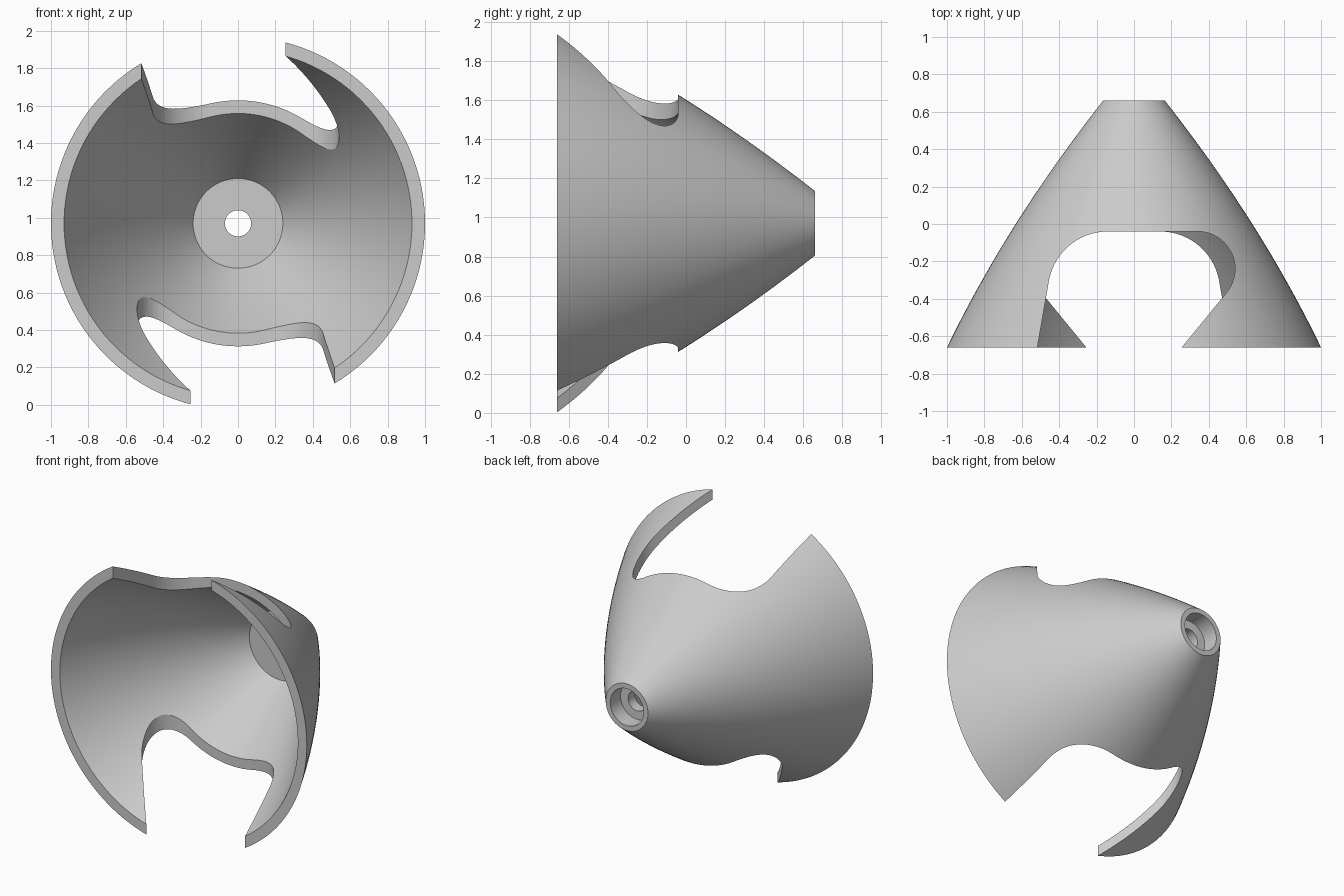
import bpy, bmesh
from math import sin, cos, radians, pi
from mathutils import Matrix, Vector

if "Cube" in bpy.data.objects:
    bpy.data.objects.remove(bpy.data.objects["Cube"], do_unlink=True)

AXIS_Z = 0.97     # height of the spin axis
HALF = 0.66       # half the length along y
WALL = 0.07
SEGMENTS = 128

grey = bpy.data.materials.new("plain grey")
grey.use_nodes = True
colour = (0.6, 0.6, 0.6, 1)
grey.diffuse_color = colour
grey.node_tree.nodes["Principled BSDF"].inputs["Base Color"].default_value = colour


def make_object(name, bm):
    bmesh.ops.recalc_face_normals(bm, faces=bm.faces)
    mesh = bpy.data.meshes.new(name)
    bm.to_mesh(mesh)
    bm.free()
    ob = bpy.data.objects.new(name, mesh)
    ob.location.z = AXIS_Z
    mesh.materials.append(grey)
    bpy.context.collection.objects.link(ob)
    return ob


def outer_radius(y):
    t = y / HALF
    return 0.5825 - 0.4175 * t + 0.05 * (1 - t * t)


def span(a, b, n):
    return [a + (b - a) * i / n for i in range(n + 1)]


# Shell: closed wall section with a stepped bore, turned about y
web_front, web_back = 0.47, 0.545
section = [(outer_radius(y), y) for y in span(-HALF, HALF, 24)]
section += [(0.13, HALF), (0.13, web_back), (0.07, web_back), (0.07, web_front)]
section += [(outer_radius(y) - WALL, y) for y in span(web_front, -HALF, 20)]
bm = bmesh.new()
rings = []
for i in range(SEGMENTS):
    a = 2 * pi * i / SEGMENTS
    rings.append([bm.verts.new((r * cos(a), y, r * sin(a))) for r, y in section])
for i, ring in enumerate(rings):
    following = rings[(i + 1) % SEGMENTS]
    for j in range(len(section)):
        k = (j + 1) % len(section)
        bm.faces.new((ring[j], ring[k], following[k], following[j]))
shell = make_object("spinner_shell", bm)


def arc(cx, cy, r, start, end, n):
    return [(cx + r * cos(radians(a)), cy + r * sin(radians(a)))
            for a in span(start, end, n)]


# Blade slot outline: slanted side, tight corner, flat back, wide corner
slot = [(0.14, -0.8)]
slot += arc(0.34, -0.24, 0.2, -39.4, 90, 20)
slot += arc(-0.14, -0.36, 0.32, 90, 170, 20)
slot += [(-0.541, -0.8)]

# Two opposite slots, half a turn apart
for name, turn in (("upper_slot_cutter", 0), ("lower_slot_cutter", pi)):
    bm = bmesh.new()
    face = bm.faces.new([bm.verts.new((x, y, 0)) for x, y in slot])
    top = bmesh.ops.extrude_face_region(bm, geom=[face])["geom"]
    bmesh.ops.translate(bm, vec=Vector((0, 0, 1.2)),
                        verts=[v for v in top if isinstance(v, bmesh.types.BMVert)])
    bmesh.ops.rotate(bm, verts=bm.verts, matrix=Matrix.Rotation(turn, 3, "Y"))
    cutter = make_object(name, bm)
    cutter.hide_render = True
    cut = shell.modifiers.new(name, "BOOLEAN")
    cut.operation = "DIFFERENCE"
    cut.solver = "EXACT"
    cut.object = cutter
    bpy.ops.object.select_all(action="DESELECT")
    shell.select_set(True)
    bpy.context.view_layer.objects.active = shell
    bpy.ops.object.modifier_apply(modifier=name)
    bpy.data.objects.remove(cutter, do_unlink=True)

bpy.ops.object.shade_smooth_by_angle(angle=radians(30))
